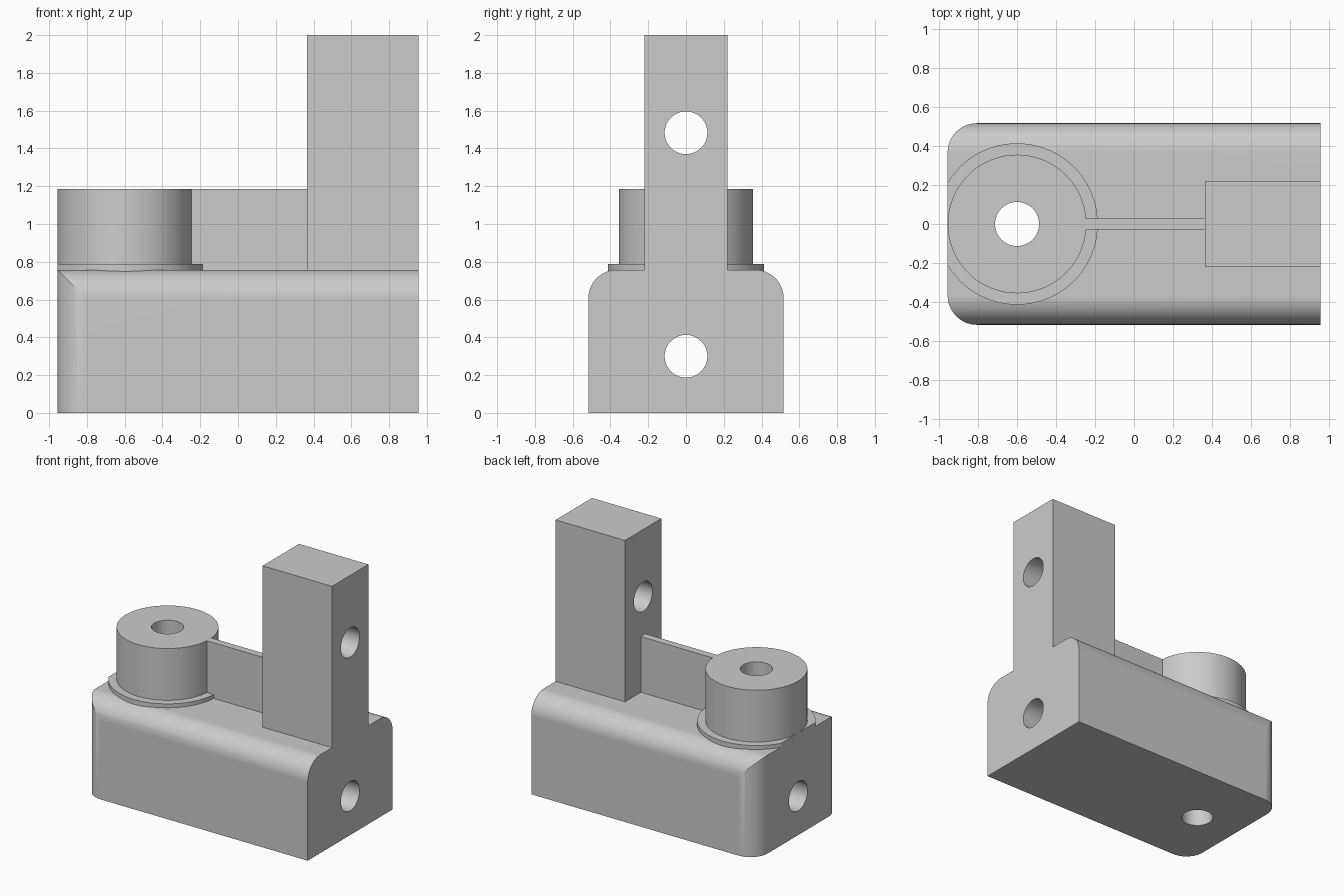
import bpy, bmesh, math
from mathutils import Vector

cube = bpy.data.objects.get("Cube")
if cube:
    bpy.data.objects.remove(cube, do_unlink=True)

grey = bpy.data.materials.new("plain grey")
grey.use_nodes = True
colour = (0.6, 0.6, 0.6, 1)
grey.diffuse_color = colour
grey.node_tree.nodes["Principled BSDF"].inputs["Base Color"].default_value = colour

END, HALF, TOP, R = 0.956, 0.517, 0.757, 0.15   # base block
BOSS_X, BOSS_TOP = -0.6, 1.186
POST_X = 0.365
HOLE = 0.113


def prism(name, outline, axis, lo, hi):
    """Extrude a 2D outline along x (outline is y, z) or z (outline is x, y)."""
    bm = bmesh.new()
    place = (lambda a, b: (lo, a, b)) if axis == "x" else (lambda a, b: (a, b, lo))
    face = bm.faces.new([bm.verts.new(place(a, b)) for a, b in outline])
    new = bmesh.ops.extrude_face_region(bm, geom=[face])["geom"]
    step = Vector((hi - lo, 0, 0)) if axis == "x" else Vector((0, 0, hi - lo))
    bmesh.ops.translate(bm, vec=step, verts=[v for v in new if isinstance(v, bmesh.types.BMVert)])
    bmesh.ops.recalc_face_normals(bm, faces=bm.faces)
    mesh = bpy.data.meshes.new(name)
    bm.to_mesh(mesh)
    bm.free()
    mesh.materials.append(grey)
    obj = bpy.data.objects.new(name, mesh)
    bpy.context.collection.objects.link(obj)
    return obj


def arc(cx, cy, r, start, end, n):
    angles = [math.radians(start + (end - start) * i / n) for i in range(n + 1)]
    return [(cx + r * math.cos(a), cy + r * math.sin(a)) for a in angles]


def circle(cx, cy, r, n=96):
    return arc(cx, cy, r, 0, 360, n)[:-1]


def box(x0, x1, y):
    return [(x0, -y), (x1, -y), (x1, y), (x0, y)]


def combine(target, other, operation):
    """Apply a boolean and remove the tool object."""
    mod = target.modifiers.new("combine", "BOOLEAN")
    mod.operation, mod.solver, mod.object = operation, "EXACT", other
    bpy.context.view_layer.objects.active = target
    bpy.ops.object.modifier_apply(modifier=mod.name)
    bpy.data.objects.remove(other, do_unlink=True)


# Base block: rounded-top section crossed with a plan rounded at one end
section = ([(-HALF, 0), (HALF, 0)]
           + arc(HALF - R, TOP - R, R, 0, 90, 16)
           + arc(R - HALF, TOP - R, R, 90, 180, 16))
plan = ([(1.2, -HALF), (1.2, HALF)]
        + arc(R - END, HALF - R, R, 90, 180, 16)
        + arc(R - END, R - HALF, R, 180, 270, 16))
bracket = prism("bracket", section, "x", -1.2, END)
combine(bracket, prism("plan", plan, "z", -0.2, 1), "INTERSECT")

# Collar, flush with the end of the block
reach = math.degrees(math.acos((BOSS_X + END) / 0.414))
collar = arc(BOSS_X, 0, 0.414, reach - 180, 180 - reach, 80)
combine(bracket, prism("collar", collar, "z", 0.6, 0.787), "UNION")

# Round boss, thin web and upright post
for part in (prism("boss", circle(BOSS_X, 0, 0.3555), "z", 0.6, BOSS_TOP),
             prism("web", box(BOSS_X + 0.2, POST_X + 0.1, 0.028), "z", 0.6, BOSS_TOP),
             prism("post", box(POST_X, END, 0.221), "z", 0.6, 2)):
    combine(bracket, part, "UNION")

# Through holes: along the block, across the post, down the boss
for hole in (prism("block_hole", circle(0, 0.3, HOLE, 64), "x", -1.3, 1.3),
             prism("post_hole", circle(0, 1.483, HOLE, 64), "x", 0, 1.3),
             prism("boss_hole", circle(BOSS_X, 0, HOLE, 64), "z", -0.3, 1.5)):
    combine(bracket, hole, "DIFFERENCE")

# Smooth rounded faces, crisp edges
bpy.ops.object.select_all(action="DESELECT")
bracket.select_set(True)
bpy.context.view_layer.objects.active = bracket
bpy.ops.object.shade_smooth_by_angle(angle=math.radians(25))
weighted = bracket.modifiers.new("even shading", "WEIGHTED_NORMAL")
weighted.keep_sharp = True
